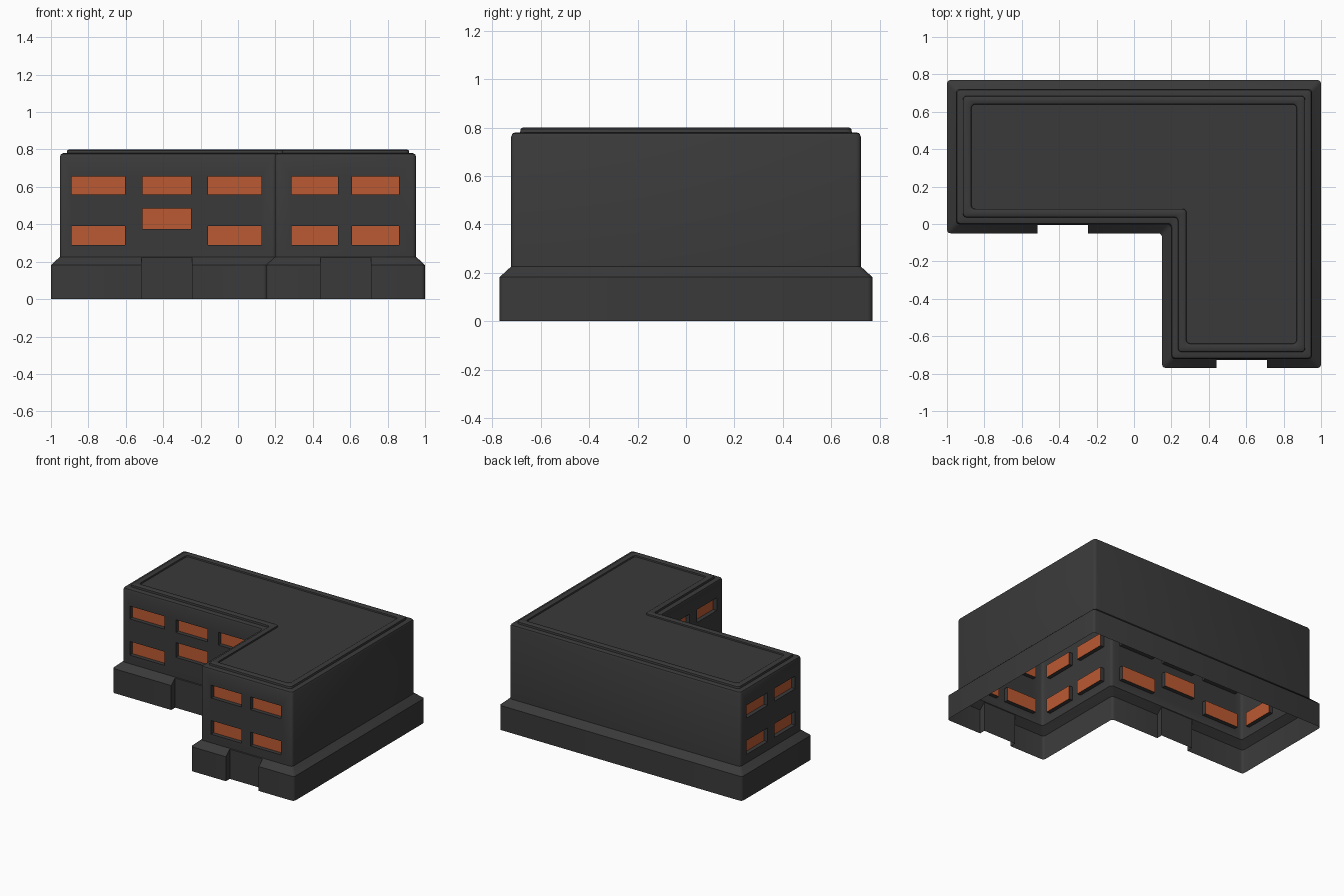
import bpy, bmesh, math
from mathutils import Vector

if "Cube" in bpy.data.objects:
    bpy.data.objects.remove(bpy.data.objects["Cube"])

INSET = 0.048      # wall setback from the plinth
DEPTH = 0.03       # window recess


def material(name, rgb):
    m = bpy.data.materials.new(name)
    m.diffuse_color = (*rgb, 1)
    m.use_nodes = True
    m.node_tree.nodes["Principled BSDF"].inputs["Base Color"].default_value = m.diffuse_color
    return m


def make_object(name, bm, mat=None):
    me = bpy.data.meshes.new(name)
    bm.to_mesh(me)
    bm.free()
    ob = bpy.data.objects.new(name, me)
    bpy.context.collection.objects.link(ob)
    if mat:
        me.materials.append(mat)
    return ob


def outline(d, r=0.02, seg=3):
    """L-shaped footprint inset by d, with rounded corners."""
    x0, x1, xm = -1 + d, 1 - d, 0.15 + d
    y0, y1, ym = -0.77 + d, 0.77 - d, -0.05 + d
    c = [Vector(p) for p in ((x0, ym), (xm, ym), (xm, y0), (x1, y0), (x1, y1), (x0, y1))]
    pts = []
    for i, p in enumerate(c):
        a = (c[i - 1] - p).normalized()
        b = (c[(i + 1) % 6] - p).normalized()
        for k in range(seg + 1):
            t = k / seg * math.pi / 2
            pts.append(p + r * (a * (1 - math.sin(t)) + b * (1 - math.cos(t))))
    return pts


def add_box(bm, lo, hi):
    vs = bmesh.ops.create_cube(bm, size=1)["verts"]
    for v in vs:
        v.co = Vector([lo[i] + (v.co[i] + 0.5) * (hi[i] - lo[i]) for i in range(3)])


dark = material("dark_wall", (0.042, 0.042, 0.042))
orange = material("orange_glass", (0.5, 0.1, 0.032))

# Building body: stacked rings from plinth to recessed roof
profile = [(0, 0), (0, 0.182), (INSET, 0.226), (INSET, 0.762), (0.053, 0.775), (0.066, 0.78),
           (0.085, 0.78), (0.087, 0.794), (0.095, 0.8), (0.122, 0.8), (0.129, 0.795), (0.131, 0.785)]
bm = bmesh.new()
rings = [[bm.verts.new((p.x, p.y, z)) for p in outline(d)] for d, z in profile]
n = len(rings[0])
for lo, hi in zip(rings, rings[1:]):
    for i in range(n):
        j = (i + 1) % n
        bm.faces.new((lo[i], lo[j], hi[j], hi[i]))
bm.faces.new(rings[-1])
bm.faces.new(rings[0][::-1])
bmesh.ops.recalc_face_normals(bm, faces=bm.faces)
body = make_object("building_shell", bm, dark)

# Windows: (axis of wall normal, wall position, start, end, bottom, top)
HIGH, LOW, MID = (0.56, 0.655), (0.29, 0.392), (0.375, 0.485)
BAR, WING, INNER, LEFT = -0.05 + INSET, -0.77 + INSET, 0.15 + INSET, -1 + INSET
windows = [(1, BAR, -0.51, -0.25, *HIGH), (1, BAR, -0.51, -0.25, *MID)]
for row in (HIGH, LOW):
    windows += [(1, BAR, a, b, *row) for a, b in ((-0.89, -0.605), (-0.16, 0.125))]
    windows += [(1, WING, a, b, *row) for a, b in ((0.285, 0.535), (0.61, 0.86))]
    windows += [(0, INNER, a, b, *row) for a, b in ((-0.645, -0.41), (-0.325, -0.08))]
    windows += [(0, LEFT, a, b, *row) for a, b in ((0.075, 0.32), (0.4, 0.645))]

# Cutter for window recesses and glass panes at their backs
cut, glass = bmesh.new(), bmesh.new()
centres = []
for axis, pos, a, b, z0, z1 in windows:
    def pt(depth, along, z):
        return Vector((along, depth, z) if axis else (depth, along, z))
    add_box(cut, pt(pos - 0.1, a, z0), pt(pos + DEPTH, b, z1))
    quad = [pt(pos + DEPTH, s, z) for s, z in ((a, z0), (b, z0), (b, z1), (a, z1))]
    if not axis:
        quad.reverse()
    glass.faces.new([glass.verts.new(p) for p in quad])
    centres.append(sum(quad, Vector()) / 4)
make_object("window_panes", glass, orange)

# Doorway notches through the plinth
for a, b, y in ((-0.515, -0.247, BAR), (0.44, 0.71, WING)):
    add_box(cut, (a, y - 0.15, -0.1), (b, y - 0.002, 0.222))
cutter = make_object("opening_cutter", cut)
mod = body.modifiers.new("openings", "BOOLEAN")
mod.operation, mod.solver, mod.object = "DIFFERENCE", "EXACT", cutter
bpy.context.view_layer.objects.active = body
body.select_set(True)
bpy.ops.object.modifier_apply(modifier=mod.name)
bpy.data.objects.remove(cutter)

# Open underside, and leave the window backs to the glass
bm = bmesh.new()
bm.from_mesh(body.data)
bm.normal_update()
gone = []
for f in bm.faces:
    c = f.calc_center_bounds()
    if (f.normal.z < -0.9 and c.z < 0.001) or any((c - p).length < 0.002 for p in centres):
        gone.append(f)
bmesh.ops.delete(bm, geom=gone, context="FACES")
bm.to_mesh(body.data)
bm.free()
bpy.ops.object.shade_smooth_by_angle(angle=math.radians(32))
